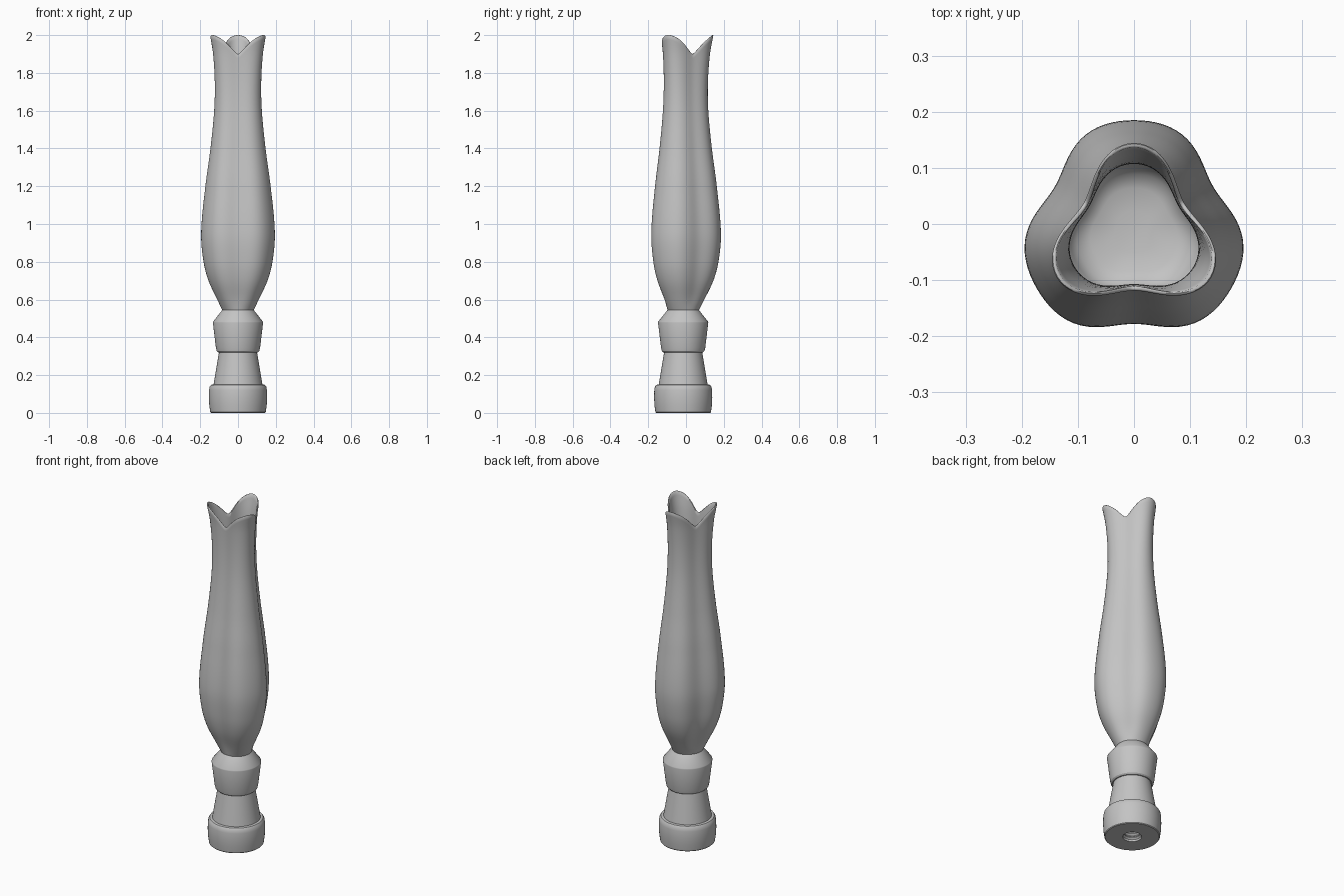
import bpy
import bmesh
from math import sin, cos, pi, radians

if "Cube" in bpy.data.objects:
    bpy.data.objects.remove(bpy.data.objects["Cube"])

AXIS_Y = -0.015      # the axis sits slightly forward, as the lobes are three-fold
SEGMENTS = 96
WALL = 0.008

grey = bpy.data.materials.new("plain grey")
grey.use_nodes = True
colour = (0.55, 0.55, 0.55, 1)
grey.diffuse_color = colour
grey.node_tree.nodes["Principled BSDF"].inputs["Base Color"].default_value = colour


def skin_rings(name, rings, angle):
    """Skin a list of rings into one closed, capped object."""
    bm = bmesh.new()
    loops = [[bm.verts.new(co) for co in ring] for ring in rings]
    for low, high in zip(loops, loops[1:]):
        for i in range(SEGMENTS):
            j = (i + 1) % SEGMENTS
            bm.faces.new((low[i], low[j], high[j], high[i]))
    bm.faces.new(loops[0])
    bm.faces.new(loops[-1])
    bmesh.ops.recalc_face_normals(bm, faces=bm.faces)
    mesh = bpy.data.meshes.new(name)
    bm.to_mesh(mesh)
    bm.free()
    mesh.materials.append(grey)
    obj = bpy.data.objects.new(name, mesh)
    obj.location.y = AXIS_Y
    bpy.context.collection.objects.link(obj)
    bpy.ops.object.select_all(action="DESELECT")
    obj.select_set(True)
    bpy.context.view_layer.objects.active = obj
    bpy.ops.object.shade_smooth_by_angle(angle=radians(angle))
    return obj


def angles():
    return [2 * pi * i / SEGMENTS for i in range(SEGMENTS)]


def lathe(name, profile):
    rings = [[(r * cos(a), r * sin(a), z) for a in angles()] for r, z in profile]
    return skin_rings(name, rings, 30)


# Three-lobed body: height, radius at the lobes, radius at the grooves
BODY = [(0.54, 0.082, 0.082), (0.6, 0.112, 0.098), (0.7, 0.16, 0.133),
        (0.8, 0.187, 0.153), (0.95, 0.2, 0.163), (1.2, 0.178, 0.144),
        (1.4, 0.152, 0.122), (1.6, 0.133, 0.105), (1.75, 0.131, 0.1),
        (1.9, 0.142, 0.104), (2.0, 0.16, 0.113)]


def body_radii(z):
    """Smooth interpolation through the body sections."""
    k = 0
    while k < len(BODY) - 2 and z > BODY[k + 1][0]:
        k += 1
    a, b = BODY[k], BODY[k + 1]
    before, after = BODY[max(k - 1, 0)], BODY[min(k + 2, len(BODY) - 1)]
    span = b[0] - a[0]
    t = (z - a[0]) / span
    out = []
    for c in (1, 2):
        m0 = (b[c] - before[c]) / (b[0] - before[0]) * span
        m1 = (after[c] - a[c]) / (after[0] - a[0]) * span
        out.append(a[c] * (1 - t) ** 2 * (1 + 2 * t) + m0 * t * (1 - t) ** 2
                   + b[c] * t * t * (3 - 2 * t) - m1 * t * t * (1 - t))
    return out


def body_ring(t, bottom, inset=0.0, drop=0.0, scale=1.0):
    ring = []
    for a in angles():
        wave = cos(3 * (a - pi / 2))
        rim = 1.9 + 0.1 * max(0.0, (1 + wave) / 2) ** 0.75 - drop
        z = bottom + t * (rim - bottom)
        lobe, groove = body_radii(z)
        depth = (lobe - groove) / 2
        # The second harmonic broadens the lobes where the body is full
        fullness = 0.26 * max(0.0, min(1.0, (1.9 - z) / 0.8))
        broad = fullness * depth * (1 - cos(6 * (a - pi / 2)))
        r = ((lobe + groove) / 2 + depth * wave + broad - inset) * scale
        ring.append((r * cos(a), r * sin(a), z))
    return ring


STEPS = 60
FLOOR = 0.6
outer = [body_ring(i / STEPS, 0.54, drop=0.003 if i == STEPS else 0)
         for i in range(STEPS + 1)]
lip = [body_ring(1, FLOOR, WALL * 0.3), body_ring(1, FLOOR, WALL * 0.7)]
inner = [body_ring(i / STEPS, FLOOR, WALL, drop=0.003 if i == STEPS else 0)
         for i in range(STEPS, -1, -1)]
bowl = [body_ring(0, FLOOR - 0.01, WALL, scale=0.8),
        body_ring(0, FLOOR - 0.016, WALL, scale=0.4)]
skin_rings("lobed_vase_body", outer + lip + inner + bowl, 50)

# Collar under the body
lathe("collar", [(0.098, 0.32), (0.106, 0.321), (0.113, 0.328), (0.117, 0.345),
                 (0.133, 0.478), (0.132, 0.483), (0.083, 0.545), (0.075, 0.546)])

# Tapered stem
lathe("stem", [(0.131, 0.14), (0.1, 0.325)])

# Foot with a threaded socket underneath
socket = [(0.04, 0.12), (0.05, 0.12)]
for i in range(4, 0, -1):
    z = 0.024 * i
    socket += [(0.05, z + 0.008), (0.041, z), (0.041, z - 0.005), (0.05, z - 0.013)]
foot = [(0.05, 0), (0.143, 0), (0.147, 0.004), (0.152, 0.04), (0.154, 0.08),
        (0.153, 0.12), (0.15, 0.138), (0.143, 0.148), (0.135, 0.15), (0.12, 0.15)]
lathe("foot", socket + foot)
